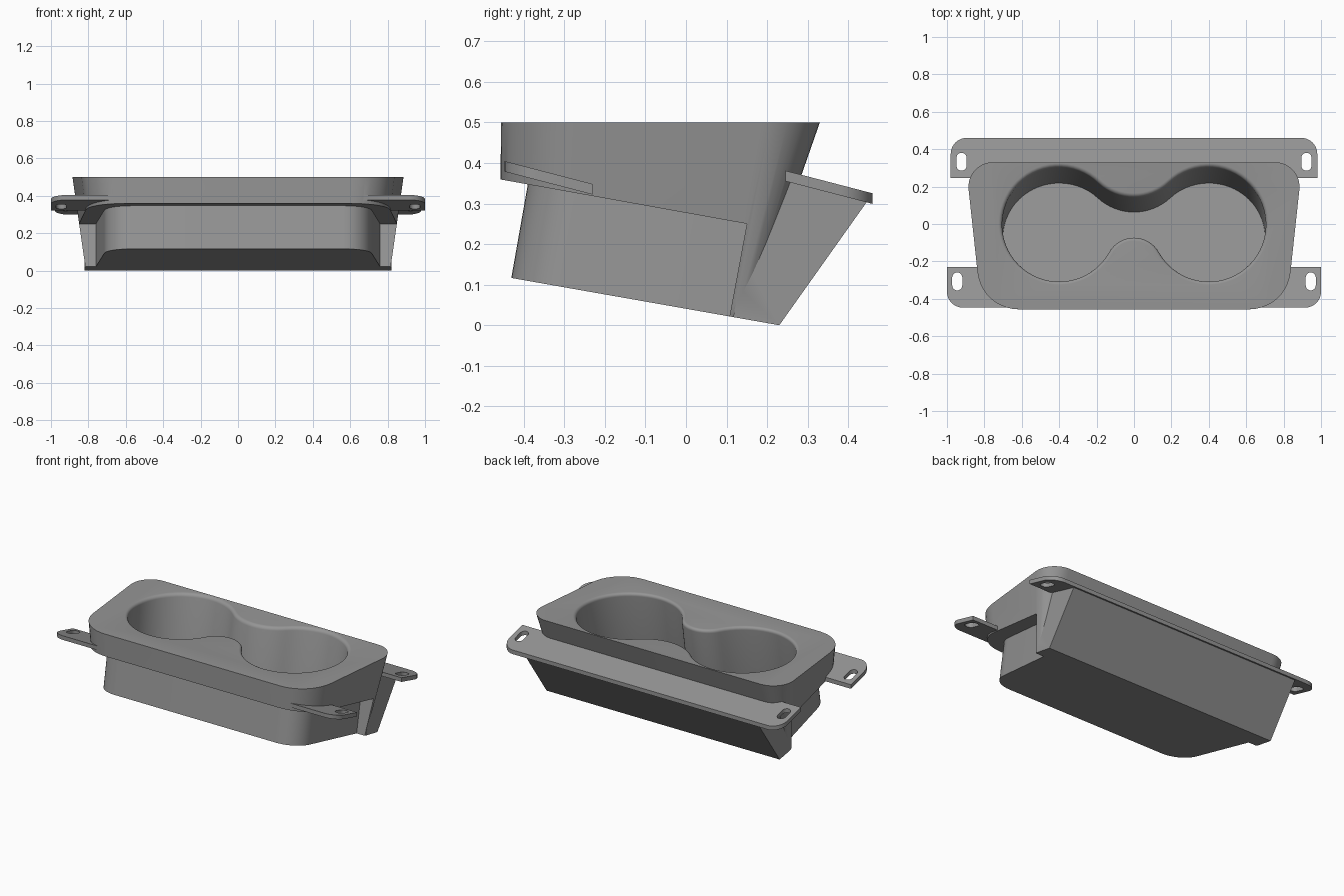
import bpy, bmesh, math
from mathutils import Vector

if "Cube" in bpy.data.objects:
    bpy.data.objects.remove(bpy.data.objects["Cube"])

K = math.tan(math.radians(10))          # tilt of the lower body and pocket
grey = bpy.data.materials.new("grey_plastic")
grey.diffuse_color = (0.3, 0.3, 0.3, 1)
grey.use_nodes = True
grey.node_tree.nodes["Principled BSDF"].inputs["Base Color"].default_value = grey.diffuse_color


def loft(name, rings):
    """Closed solid skinned through rings that share one point count."""
    bm = bmesh.new()
    vs = [[bm.verts.new(p) for p in r] for r in rings]
    n = len(vs[0])
    for a, b in zip(vs, vs[1:]):
        for i in range(n):
            j = (i + 1) % n
            bm.faces.new((a[i], a[j], b[j], b[i]))
    bm.faces.new(vs[0][::-1])
    bm.faces.new(vs[-1])
    bmesh.ops.recalc_face_normals(bm, faces=bm.faces)
    me = bpy.data.meshes.new(name)
    bm.to_mesh(me)
    bm.free()
    me.materials.append(grey)
    ob = bpy.data.objects.new(name, me)
    bpy.context.collection.objects.link(ob)
    return ob


def rounded(corners, steps=10):
    """Polygon outline from (x, y, radius) corners."""
    pts, n = [], len(corners)
    for i, (x, y, r) in enumerate(corners):
        p = Vector((x, y))
        if r == 0:
            pts.append(p)
            continue
        a = (Vector(corners[i - 1][:2]) - p).normalized()
        b = (Vector(corners[(i + 1) % n][:2]) - p).normalized()
        half = a.angle(b) / 2
        c = p + (a + b).normalized() * r / math.sin(half)
        u = p + a * r / math.tan(half) - c
        v = p + b * r / math.tan(half) - c
        ang = u.angle(v)
        for s in range(steps + 1):
            t = s / steps
            pts.append(c + (u * math.sin((1 - t) * ang) + v * math.sin(t * ang)) / math.sin(ang))
    return pts


def trapezoid(front, back, wf, wb, rf, rb):
    return rounded([(-wf, front, rf), (wf, front, rf), (wb, back, rb), (-wb, back, rb)])


def level(pts, z):
    return [(p[0], p[1], z) for p in pts]


def sheared(pts, z):
    return [(p[0], p[1] + (z - 0.5) * K, z) for p in pts]


def on_tilt(pts, z0):
    """Sheared ring ending on the tilted plane z = z0 - K * y."""
    out = []
    for p in pts:
        z = (z0 - K * p[1] + 0.5 * K * K) / (1 + K * K)
        out.append((p[0], p[1] + (z - 0.5) * K, z))
    return out


def side_prism(name, profile, w):
    return loft(name, [[(s * w, y, z) for y, z in profile] for s in (-1, 1)])


def plate(name, pts, y0, z0, slope=-0.26, t=0.026):
    top = [(p[0], p[1], z0 + slope * (p[1] - y0)) for p in pts]
    return loft(name, [[(x, y, z - t) for x, y, z in top], top])


def boolean(ob, other, op):
    """Apply a boolean, trying the next solver if one returns nothing."""
    m = ob.modifiers.new(op, 'BOOLEAN')
    m.operation, m.object = op, other
    for solver in ('EXACT', 'MANIFOLD', 'FLOAT'):
        m.solver = solver
        bpy.context.view_layer.update()
        deps = bpy.context.evaluated_depsgraph_get()
        me = bpy.data.meshes.new_from_object(ob.evaluated_get(deps))
        if len(me.polygons) > 5:
            break
    ob.modifiers.clear()
    if len(me.polygons) > 5:
        ob.data = me
    bpy.data.objects.remove(other)


# Collar and rear wings: tapered rounded block, cut below and ahead of the wings
holder = loft("cup_holder", [
    level(trapezoid(-0.46, 0.148, 0.75, 0.817, 0.2, 0.055), -0.02),
    level(trapezoid(-0.456, 0.33, 0.815, 0.90, 0.22, 0.13), 0.5)])
boolean(holder, side_prism("collar_cutter", [
    (-0.8, 0.421), (0.15, 0.25), (0.047, -0.3), (-0.8, -0.3)], 1.5), 'DIFFERENCE')

# Lower body leaning with the pocket
body = trapezoid(-0.363, 0.25, 0.70, 0.766, 0.15, 0)
boolean(holder, loft("lower_body", [sheared(body, -0.08), sheared(body, 0.44)]), 'UNION')

# Rear wedge below the flange
boolean(holder, side_prism("rear_wedge", [
    (0.094, -0.1), (0.159, -0.1), (0.45, 0.31), (0.25, 0.37), (0.182, 0.37)], 0.82), 'UNION')

# Tilted flat underside
boolean(holder, side_prism("underside_cutter", [
    (-0.8, 0.0406 + 0.8 * K), (0.8, 0.0406 - 0.8 * K), (0.8, -0.5), (-0.8, -0.5)], 1.4), 'DIFFERENCE')

# Rear mounting flange
boolean(holder, plate("rear_flange", rounded([
    (-0.98, 0.245, 0), (0.98, 0.245, 0), (0.98, 0.46, 0.085), (-0.98, 0.46, 0.085)]),
    0.245, 0.381), 'UNION')

# Front mounting tabs
for s in (-1, 1):
    boolean(holder, plate("front_tab", rounded([
        (s * 0.62, -0.447, 0), (s * 1.0, -0.447, 0.085), (s * 1.0, -0.23, 0),
        (s * 0.76, -0.23, 0), (s * 0.74, -0.33, 0)]), -0.445, 0.404), 'UNION')

# Screw slots
for s in (-1, 1):
    for x, y in ((0.945, -0.307), (0.922, 0.333)):
        slot = []
        for end in (0, 1):
            for k in range(13):
                a = math.pi * (end + k / 12)
                slot.append((s * x + 0.027 * math.cos(a),
                             y + 0.027 * math.sin(a) + 0.021 * (1 - 2 * end)))
        boolean(holder, loft("slot_cutter", [level(slot, 0.25), level(slot, 0.45)]), 'DIFFERENCE')


# Twin cup pocket: two circles blended by arcs at the neck
def pocket(d):
    R, cx, qf, qb, pts = 0.305, 0.4, 0.153, 0.275, []
    yf, yb = -0.07 - qf, 0.145 + qb                     # blend arc centres
    af, ab = math.atan2(yf, -cx), math.atan2(yb, -cx)   # tangent directions

    def arc(x, y, r, a0, a1, n):
        for i in range(n):
            a = a0 + (a1 - a0) * i / n
            pts.append((x + r * math.cos(a), y + r * math.sin(a)))
    arc(cx, 0, R + d, af, ab, 48)
    arc(0, yb, qb - d, ab - math.pi, -ab, 16)
    arc(-cx, 0, R + d, math.pi - ab, math.pi - af, 48)
    arc(0, yf, qf - d, -af, math.pi + af, 16)
    return pts


rings = [on_tilt(pocket(-0.004), 0.072)]
for k in range(6):                       # rounded rim
    t = math.radians(18 * k)
    rings.append(sheared(pocket(0.02 * (1 - math.cos(t))), 0.48 + 0.02 * math.sin(t)))
rings.append(sheared(pocket(0.02), 0.53))
boolean(holder, loft("pocket_cutter", rings), 'DIFFERENCE')

bpy.ops.object.select_all(action='DESELECT')
holder.select_set(True)
bpy.context.view_layer.objects.active = holder
bpy.ops.object.shade_smooth_by_angle(angle=math.radians(30))
